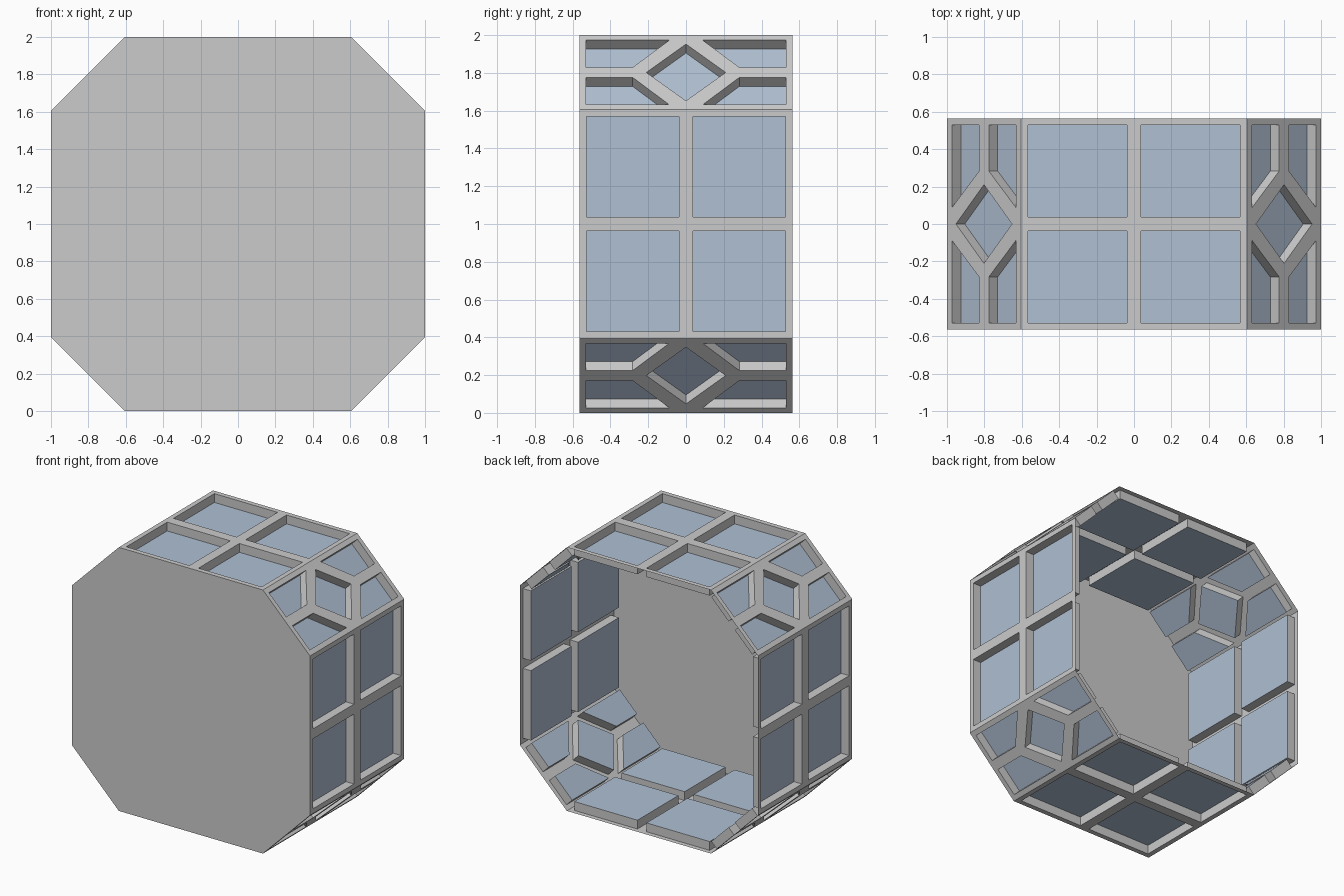
import bpy, bmesh, math
from mathutils import Vector
from mathutils.geometry import tessellate_polygon

if "Cube" in bpy.data.objects:
    bpy.data.objects.remove(bpy.data.objects["Cube"])

HALF_Y = 0.565    # half depth of the ring
FLAT = 0.605      # half width of the straight sides
DEPTH = 0.067     # recess of the glass
CENTRE = Vector((0, 0, 1))
CHAMFER = (1 - FLAT) / math.sqrt(2)


def material(name, rgb):
    m = bpy.data.materials.new(name)
    m.diffuse_color = (*rgb, 1)
    m.use_nodes = True
    m.node_tree.nodes["Principled BSDF"].inputs["Base Color"].default_value = m.diffuse_color
    return m


grey = material("frame_grey", (0.6, 0.6, 0.6))
glass = material("glass_blue", (0.43, 0.525, 0.65))


def face(bm, pts, facing, mat=0):
    """Add a flat face whose normal points along 'facing'."""
    f = bm.faces.new([bm.verts.new(p) for p in pts])
    f.normal_update()
    if f.normal.dot(facing) < 0:
        f.normal_flip()
    f.material_index = mat


def finish(bm, name):
    me = bpy.data.meshes.new(name)
    bm.to_mesh(me)
    bm.free()
    me.materials.append(grey)
    me.materials.append(glass)
    ob = bpy.data.objects.new(name, me)
    bpy.context.collection.objects.link(ob)


def window_wall(name, angle, dist, half_u, holes):
    """One side of the octagon: pierced frame, recess walls and glass panes."""
    n = Vector((math.cos(angle), 0, math.sin(angle)))
    t = Vector((-math.sin(angle), 0, math.cos(angle)))

    def place(v, u, depth=0.0):
        return CENTRE + n * (dist - depth) + t * u + Vector((0, v, 0))

    bm = bmesh.new()
    outer = [(-HALF_Y, -half_u), (HALF_Y, -half_u), (HALF_Y, half_u), (-HALF_Y, half_u)]
    loops = [outer] + holes
    flat = [p for lp in loops for p in lp]
    tris = tessellate_polygon([[Vector((a, b, 0)) for a, b in lp] for lp in loops])
    for tri in tris:
        face(bm, [place(*flat[i]) for i in tri], n)
    for h in holes:
        mid = sum((place(*p) for p in h), Vector()) / len(h)
        for a, b in zip(h, h[1:] + h[:1]):
            q = [place(*a), place(*b), place(*b, DEPTH), place(*a, DEPTH)]
            face(bm, q, mid - (q[0] + q[1]) / 2)
        face(bm, [place(*p, DEPTH) for p in h], n, 1)
    bmesh.ops.remove_doubles(bm, verts=bm.verts, dist=1e-5)
    finish(bm, name)


def mirrored(shape):
    """Repeat a hole outline in all four quadrants."""
    return [[(sv * v, su * u) for v, u in shape] for sv in (1, -1) for su in (1, -1)]


# hole outlines: four square panes, or a diamond with four corner panes
square_holes = mirrored([(0.038, 0.038), (0.528, 0.038), (0.528, 0.568), (0.038, 0.568)])
diamond_holes = mirrored([(0.53, 0.242), (0.088, 0.242), (0.283, 0.037), (0.53, 0.037)])
diamond_holes.append([(0.21, 0), (0, 0.212), (-0.21, 0), (0, -0.212)])

# eight sides, alternating straight and slanted
for k in range(8):
    a = k * math.pi / 4
    if k % 2 == 0:
        window_wall(f"straight_side_{k // 2}", a, 1.0, FLAT, square_holes)
    else:
        window_wall(f"slanted_side_{k // 2}", a, (1 + FLAT) / math.sqrt(2), CHAMFER, diamond_holes)

# closed front plate; the back stays open
bm = bmesh.new()
corners = [(1, FLAT), (FLAT, 1), (-FLAT, 1), (-1, FLAT),
           (-1, -FLAT), (-FLAT, -1), (FLAT, -1), (1, -FLAT)]
face(bm, [(x, -HALF_Y, 1 + z) for x, z in corners], Vector((0, -1, 0)))
finish(bm, "front_plate")
